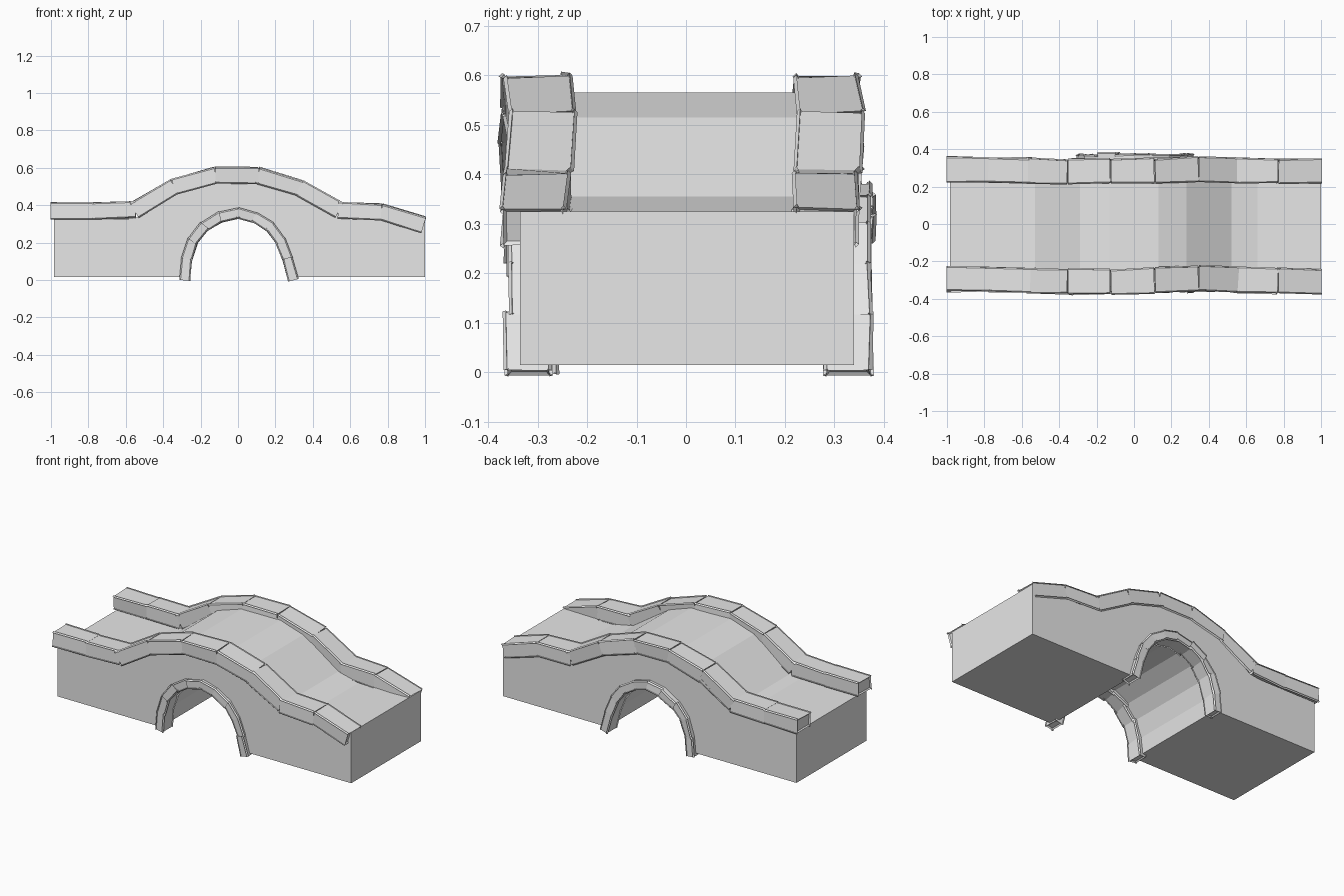
import bpy, bmesh, random
from mathutils import Vector

random.seed(4)
old = bpy.data.objects.get("Cube")
if old:
    bpy.data.objects.remove(old, do_unlink=True)

# Plain stone colour
stone_mat = bpy.data.materials.new("light_grey_stone")
stone_mat.use_nodes = True
GREY = (0.8, 0.8, 0.8, 1)
stone_mat.diffuse_color = GREY
stone_mat.node_tree.nodes["Principled BSDF"].inputs["Base Color"].default_value = GREY


def finish(bm, name):
    bmesh.ops.recalc_face_normals(bm, faces=bm.faces[:])
    mesh = bpy.data.meshes.new(name)
    bm.to_mesh(mesh)
    bm.free()
    mesh.materials.append(stone_mat)
    obj = bpy.data.objects.new(name, mesh)
    bpy.context.collection.objects.link(obj)
    return obj


def stone(name, start, end, width, height, gap, jitter, chamfer):
    """Rough hewn block lying along the line from start to end."""
    start, end = Vector(start), Vector(end)
    along = (end - start).normalized()
    side = Vector((0, 1, 0))
    up = along.cross(side).normalized() * -1
    side = up.cross(along)
    middle = (start + end) / 2
    length = (end - start).length - gap
    bm = bmesh.new()
    bmesh.ops.create_cube(bm, size=1)
    for v in bm.verts:
        a, b, c = v.co
        v.co = (middle + along * a * length + side * b * width + up * c * height
                + side * random.uniform(-jitter, jitter)
                + up * random.uniform(-jitter, jitter) * 0.6)
    bmesh.ops.bevel(bm, geom=bm.edges[:], offset=chamfer, segments=1,
                    affect='EDGES', clamp_overlap=True)
    return finish(bm, name)


# Arch line shared by the opening and its ring of stones
arch = [(-.285, .003), (-.275, .11), (-.242, .21), (-.18, .287), (-.092, .338), (0, .358),
        (.09, .335), (.172, .285), (.228, .21), (.265, .113), (.293, .003)]

# Bridge body: side profile swept across the width
deck = [(1, .325), (.66, .325), (.52, .355), (.28, .515), (.13, .565),
        (-.13, .565), (-.29, .515), (-.53, .335), (-.6, .325), (-.985, .325)]
base = 0.015
opening = [(x, max(z, base)) for x, z in arch]
profile = [(-.985, base)] + opening + [(1, base)] + deck
bm = bmesh.new()
face = bm.faces.new([bm.verts.new((x, -.335, z)) for x, z in profile])
swept = bmesh.ops.extrude_face_region(bm, geom=[face])
for v in swept["geom"]:
    if isinstance(v, bmesh.types.BMVert):
        v.co.y = .34
finish(bm, "bridge_body")

# Curb stones following the deck on both sides
curb = [(-1, .37), (-.775, .37), (-.55, .375), (-.34, .498), (-.12, .56),
        (.105, .56), (.33, .49), (.54, .373), (.765, .363), (.99, .295)]
curb_y = {
    "front": [-.295, -.295, -.3, -.308, -.308, -.302, -.292, -.297, -.305, -.305],
    "back": [.293, .292, .286, .281, .281, .284, .292, .287, .283, .28],
}
for place, ys in curb_y.items():
    for i in range(len(curb) - 1):
        (x0, z0), (x1, z1) = curb[i], curb[i + 1]
        stone(f"{place}_curb_stone_{i + 1}", (x0, ys[i], z0), (x1, ys[i + 1], z1),
              .122, .076, .008, .005, .007)

# Ring of stones around each mouth of the arch
for place, y in (("front", -.312), ("back", .328)):
    for i in range(len(arch) - 1):
        (x0, z0), (x1, z1) = arch[i], arch[i + 1]
        shift = y + random.uniform(-.006, .006)
        stone(f"{place}_arch_stone_{i + 1}", (x0, shift, z0), (x1, shift, z1),
              .085, .044, .004, .004, .007)
